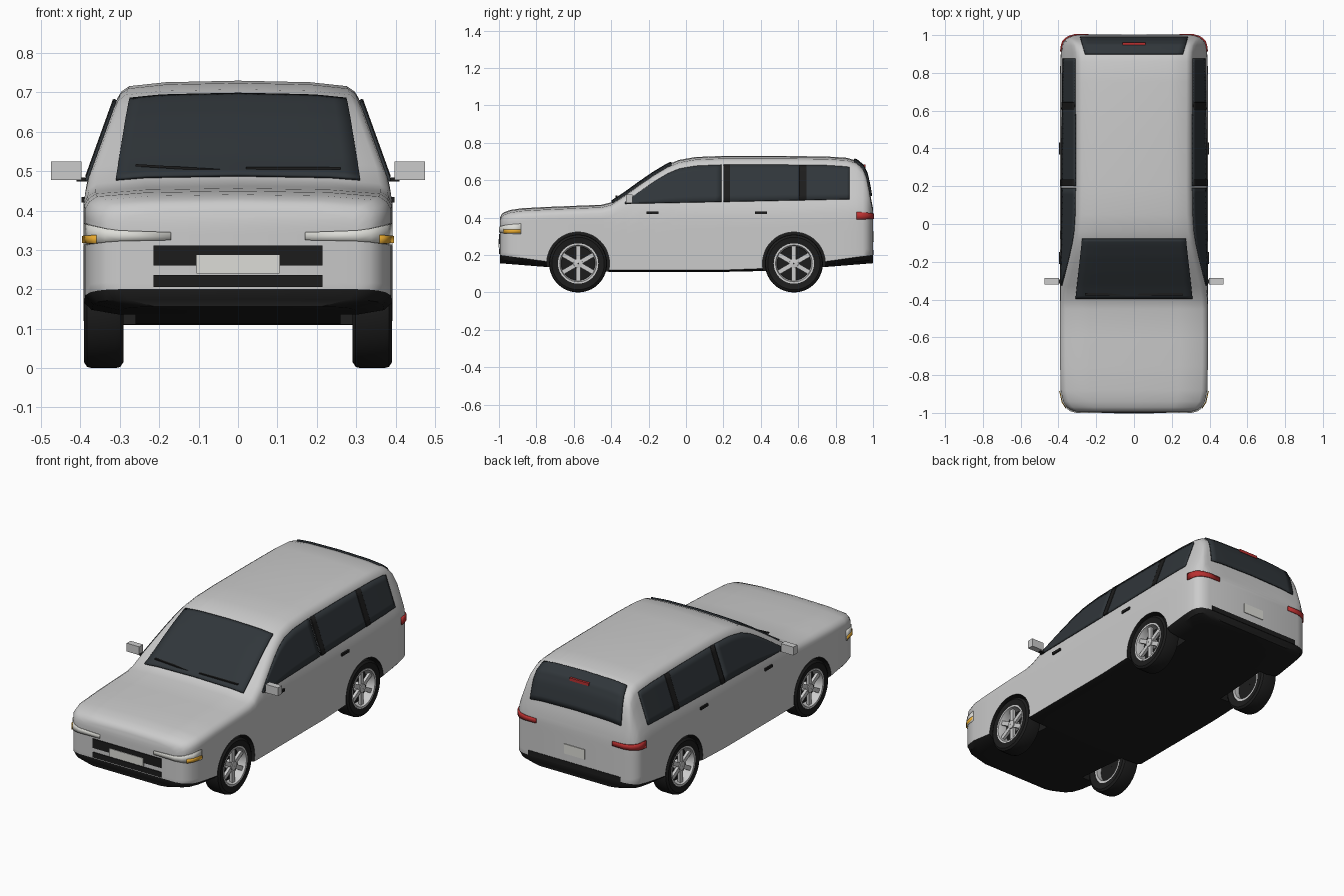
import bpy, bmesh, math
from mathutils import Matrix, Vector

if "Cube" in bpy.data.objects:
    bpy.data.objects.remove(bpy.data.objects["Cube"])


def material(name, c):
    m = bpy.data.materials.new(name)
    m.diffuse_color = (*c, 1)
    m.use_nodes = True
    m.node_tree.nodes["Principled BSDF"].inputs["Base Color"].default_value = m.diffuse_color
    return m


PAINT = material("paint", (.6, .6, .6))
BLACK = material("black_trim", (.012, .012, .012))
GLASS = material("dark_glass", (.03, .037, .043))
RED = material("red_lens", (.5, .03, .03))
AMBER = material("amber_lens", (.8, .4, .03))
PALE = material("pale_plate", (.72, .72, .68))
CHROME = material("alloy", (.55, .55, .57))


def finish(name, bm, mats, angle=35):
    bmesh.ops.recalc_face_normals(bm, faces=bm.faces)
    me = bpy.data.meshes.new(name)
    bm.to_mesh(me)
    bm.free()
    ob = bpy.data.objects.new(name, me)
    bpy.context.collection.objects.link(ob)
    for m in mats:
        me.materials.append(m)
    smooth(ob, angle)
    return ob


def smooth(ob, angle=35):
    bpy.ops.object.select_all(action='DESELECT')
    ob.select_set(True)
    bpy.context.view_layer.objects.active = ob
    bpy.ops.object.shade_smooth_by_angle(angle=math.radians(angle))


def mirror(ob):
    ob.modifiers.new("mirror", 'MIRROR')
    return ob


def box(name, x, y, z, mat, rot=None):
    bm = bmesh.new()
    bmesh.ops.create_cube(bm, size=1)
    size = Vector((x[1] - x[0], y[1] - y[0], z[1] - z[0]))
    bmesh.ops.scale(bm, vec=size, verts=bm.verts)
    if rot:
        bmesh.ops.rotate(bm, matrix=Matrix.Rotation(rot, 3, 'Y'), verts=bm.verts)
    bmesh.ops.translate(bm, vec=(sum(x) / 2, sum(y) / 2, sum(z) / 2), verts=bm.verts)
    return finish(name, bm, [mat])


def panel(name, fn, nu, nv, mat, thick=.008):
    """Thin curved sheet following fn(u, v)."""
    bm = bmesh.new()
    g = [[bm.verts.new(fn(i / nu, j / nv)) for j in range(nv + 1)] for i in range(nu + 1)]
    for i in range(nu):
        for j in range(nv):
            bm.faces.new((g[i][j], g[i + 1][j], g[i + 1][j + 1], g[i][j + 1]))
    ob = finish(name, bm, [mat])
    s = ob.modifiers.new("thickness", 'SOLIDIFY')
    s.thickness, s.offset = thick, 0
    return ob


# body stations: y, half width, top height
ST = [(-.995, .30, .40), (-.985, .335, .42), (-.97, .355, .43), (-.94, .375, .441), (-.88, .388, .45),
      (-.75, .391, .457), (-.6, .392, .463), (-.45, .392, .469), (-.4, .392, .482), (-.33, .392, .527),
      (-.25, .392, .585), (-.17, .392, .64), (-.1, .392, .682), (-.04, .392, .708), (.05, .392, .724),
      (.2, .392, .73), (.5, .392, .73), (.75, .392, .727), (.86, .39, .72), (.91, .387, .705),
      (.945, .382, .675), (.965, .375, .63), (.98, .36, .56), (.99, .345, .5), (1.0, .31, .45)]


def lerp(pts, t, k=1):
    for a, b in zip(pts, pts[1:]):
        if t <= b[0]:
            return a[k] + (b[k] - a[k]) * (t - a[0]) / (b[0] - a[0])
    return pts[-1][k]


def inset(z):
    return 0 if z < .42 else .16 * (z - .42) if z < .47 else .008 + .36 * (z - .47)


def side_x(y, z):
    return lerp(ST, y) - inset(z)


def crown(w, t):
    xs = w - inset(t - .045)
    return [(0, t), (xs * .6, t - .004), (xs - .03, t - .014), (xs - .01, t - .028), (xs, t - .045)]


def top_z(x, y):
    return lerp(crown(lerp(ST, y), lerp(ST, y, 2)), abs(x))


# body shell lofted along the length
bm = bmesh.new()
rings = []
for y, w, t in ST:
    e = max(0, abs(y) - .42)
    b, k = .11 + e * .08, .12 + e * .14
    ts = t - .045
    half = [(0, b), (w - .09, b), (w - .02, b + (k - b) * .4)]
    half += [(w - inset(k + (ts - k) * i / 10), k + (ts - k) * i / 10) for i in range(11)]
    half += crown(w, t)[-2::-1]
    n = len(half)
    full = half + [(-x, z) for x, z in half[-2:0:-1]]
    rings.append([bm.verts.new((x, y, z)) for x, z in full])
N = len(full)
for r, s in zip(rings, rings[1:]):
    for j in range(N):
        f = bm.faces.new((r[j], s[j], s[(j + 1) % N], r[(j + 1) % N]))
        f.material_index = int(j < 3 or j >= N - 3)
for r in (rings[0], rings[-1]):
    for j in range(n - 1):
        vs = list(dict.fromkeys((r[j], r[j + 1], r[(-j - 1) % N], r[(-j) % N])))
        f = bm.faces.new(vs)
        f.material_index = int(j < 3)
body = finish("body", bm, [PAINT, BLACK])

# wheel arches cut from the body
WY, R = .577, .155
bm = bmesh.new()
for sx in (-1, 1):
    for y in (-WY, WY):
        m = Matrix.Translation((sx * .36, y, R)) @ Matrix.Rotation(math.pi / 2, 4, 'Y')
        bmesh.ops.create_cone(bm, cap_ends=True, segments=48, radius1=.168, radius2=.168, depth=.2, matrix=m)
cutter = finish("arch_cutter", bm, [BLACK])
cutter.hide_render = True
cut = body.modifiers.new("arches", 'BOOLEAN')
cut.operation, cut.solver, cut.object = 'DIFFERENCE', 'EXACT', cutter
cut.material_mode = 'TRANSFER'
bpy.context.view_layer.objects.active = body
bpy.ops.object.modifier_apply(modifier=cut.name)
bpy.data.objects.remove(cutter)
smooth(body)


# side windows and pillars
def side_panel(name, y0, y1, mat, off):
    def fn(u, v):
        y = y0 + (y1 - y0) * u
        lo = .475 + .02 * (y + .33)
        z = lo + (max(lo + .002, min(.687, lerp(ST, y, 2) - .048)) - lo) * v
        return side_x(y, z) + off, y, z
    mirror(panel(name, fn, 16, 6, mat))


for nm, a, b in (("front_window", -.325, .19), ("rear_window", .2, .62), ("quarter_window", .63, .875)):
    side_panel(nm, a, b, GLASS, .003)
side_panel("middle_pillar", .2, .235, BLACK, .006)
side_panel("rear_pillar", .605, .645, BLACK, .006)


# windscreen and tailgate glass
def top_panel(name, ya, yb, xa, xb, dy):
    def fn(u, v):
        y = ya + (yb - ya) * u
        x = (xa + (xb - xa) * u) * (2 * v - 1)
        return x, y + dy, top_z(x, y) + .003
    panel(name, fn, 20, 16, GLASS)


top_panel("windscreen", -.392, -.075, .31, .275, -.003)
top_panel("tailgate_glass", .895, .986, .26, .285, .004)
box("high_brake_light", (-.06, .06), (.935, .96), (.668, .684), RED)
for s in (-1, 1):
    box("wiper", (s * .14 - .12, s * .14 + .12), (-.378, -.366), (.505, .511), BLACK, s * -.03 + .03)


# lamps wrapping round the corners
def wrap(name, path, zin, zout, mat):
    pts = [(i, *p) for i, p in enumerate(path)]
    last = len(path) - 1

    def fn(u, v):
        lo = zin[0] + (zout[0] - zin[0]) * u
        hi = zin[1] + (zout[1] - zin[1]) * u
        return lerp(pts, u * last), lerp(pts, u * last, 2), lo + (hi - lo) * v
    mirror(panel(name, fn, last, 2, mat))


nose = [(w + .001, y - .002) for y, w, t in ST[:5]]
tail = [(w + .001, y + .002) for y, w, t in ST[:-7:-1]]
wrap("headlight", [(.17, -.997)] + nose, (.325, .345), (.312, .368), PALE)
wrap("indicator", [(x + .003, y - .002) for x, y in nose[2:]], (.316, .338), (.318, .336), AMBER)
wrap("tail_light", [(.24, 1.002)] + tail, (.395, .42), (.39, .43), RED)

# grille, plates and bumper slots
box("upper_grille", (-.215, .215), (-1.0, -.98), (.26, .312), BLACK)
box("lower_grille", (-.215, .215), (-1.0, -.98), (.206, .236), BLACK)
box("front_plate", (-.105, .105), (-1.003, -.98), (.24, .287), PALE)
box("rear_plate", (-.065, .065), (.98, 1.004), (.27, .325), PALE)
box("rear_bumper_slot", (-.29, .29), (.98, 1.003), (.2, .228), BLACK)

# mirrors and door handles
mirror(box("door_mirror", (.397, .475), (-.32, -.285), (.478, .525), PAINT))
mirror(box("mirror_stem", (.37, .41), (-.315, -.295), (.474, .484), BLACK))
for y in (-.18, .4):
    mirror(box("door_handle", (.385, .398), (y - .032, y + .032), (.42, .434), BLACK))


# wheels
def lathe(name, prof, mat, seg=40):
    bm = bmesh.new()
    rs = []
    for i in range(seg):
        a = i * math.tau / seg
        rs.append([bm.verts.new((x, r * math.cos(a), r * math.sin(a))) for r, x in prof])
    m = len(prof)
    for i in range(seg):
        p, q = rs[i], rs[(i + 1) % seg]
        for j in range(m):
            bm.faces.new((p[j], q[j], q[(j + 1) % m], p[(j + 1) % m]))
    return finish(name, bm, [mat])


tire = lathe("tire", [(.105, -.045), (.14, -.05), (.152, -.042), (.155, -.03), (.155, .03),
                      (.152, .042), (.14, .05), (.105, .045)], BLACK)
rim = lathe("rim", [(.108, .047), (.098, .047), (.09, .02), (.09, -.042), (.108, -.042)], CHROME)
disc = lathe("brake_disc", [(.092, 0), (.092, -.012), (.002, -.012), (.002, 0)], BLACK)
hub = lathe("hub", [(.027, 0), (.024, .04), (.002, .043), (.002, 0)], CHROME, 20)
bm = bmesh.new()
for i in range(6):
    m = Matrix.Rotation(i * math.tau / 6, 4, 'X') @ Matrix.Translation((.027, 0, .058))
    bmesh.ops.create_cube(bm, size=1, matrix=m @ Matrix.Diagonal((.016, .024, .08, 1)))
spokes = finish("spokes", bm, [CHROME])
for part in (tire, rim, disc, hub, spokes):
    for s in (-1, 1):
        for y in (-WY, WY):
            ob = part if (s, y) == (1, WY) else part.copy()
            if ob is not part:
                bpy.context.collection.objects.link(ob)
            ob.location = (s * .341, y, R)
            ob.rotation_euler.z = 0 if s > 0 else math.pi
